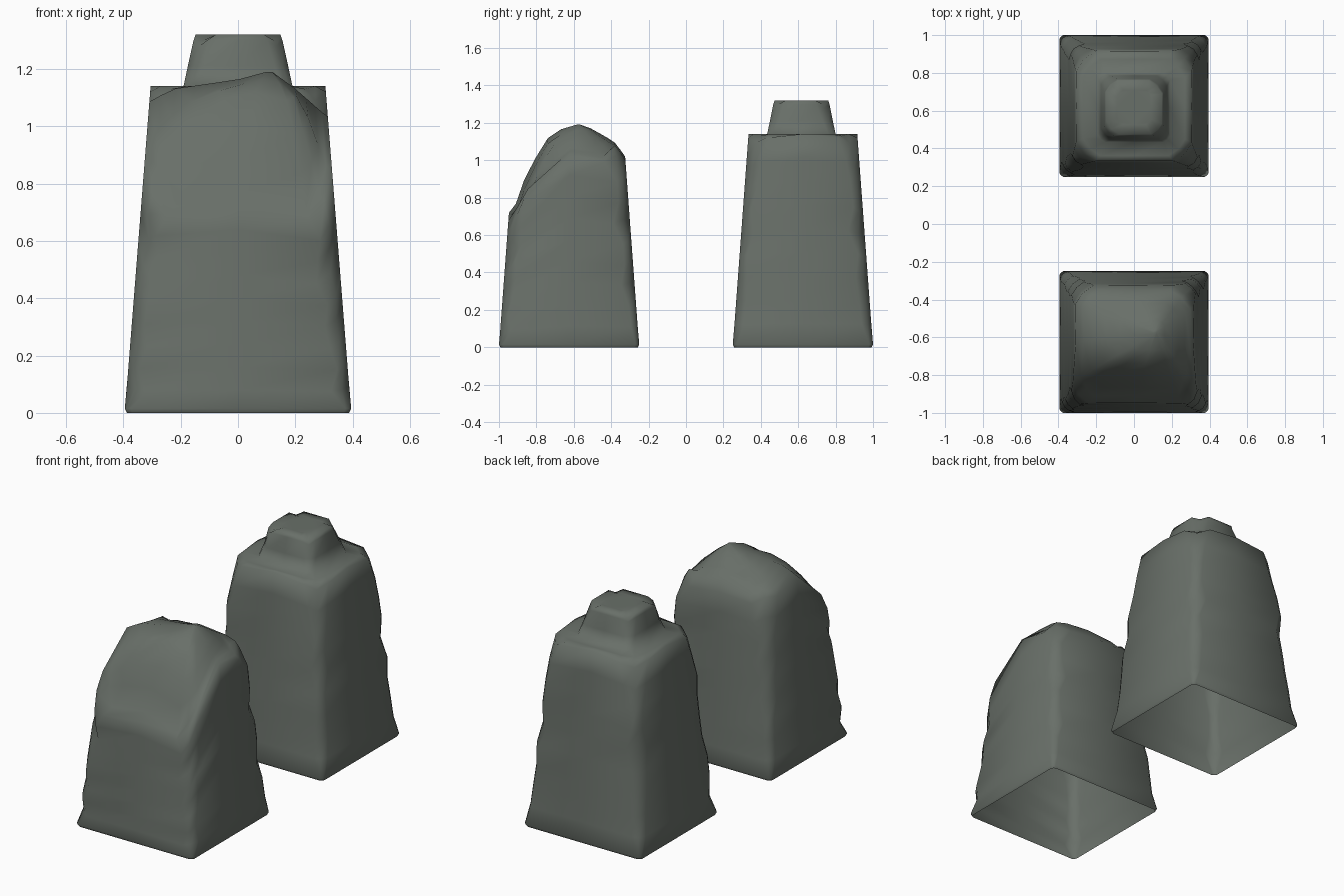
import bpy, bmesh, random

if "Cube" in bpy.data.objects:
    bpy.data.objects.remove(bpy.data.objects["Cube"])

random.seed(11)
mat = bpy.data.materials.new("weathered_stone")
mat.diffuse_color = (0.14, 0.16, 0.14, 1)
mat.use_nodes = True
mat.node_tree.nodes["Principled BSDF"].inputs["Base Color"].default_value = mat.diffuse_color


def interp(pts, v):
    """Piecewise linear lookup in a short profile."""
    if v <= pts[0][0]:
        return pts[0][1]
    for (a, p), (b, q) in zip(pts, pts[1:]):
        if v <= b:
            return p + (q - p) * (v - a) / (b - a)
    return pts[-1][1]


def ring_xy(hx, hy, chips):
    """Rectangle with four individually chipped corners and side midpoints."""
    out = []
    for k, (sx, sy) in enumerate([(1, 1), (-1, 1), (-1, -1), (1, -1)]):
        c = chips[k]
        corner = [(hx, hy - c), (hx - .4 * c, hy - .4 * c), (hx - c, hy)]
        if k % 2:
            corner.reverse()
        out += [(sx * x, sy * y) for x, y in corner]
        out.append([(0, hy), (-hx, 0), (0, -hy), (hx, 0)][k])
    return out


def half(z):
    return .395 - .079 * z, .375 - .074 * z


def chips(lo, hi):
    return [random.uniform(lo, hi) for _ in range(4)]


def loft(name, rings, cy):
    """Skin the rings, close the top, leave the underside open."""
    bm = bmesh.new()
    rows = [[bm.verts.new((x, y + cy, z)) for x, y, z in r] for r in rings]
    n = len(rows[0])
    for a, b in zip(rows, rows[1:]):
        for i in range(n):
            j = (i + 1) % n
            bm.faces.new((a[i], a[j], b[j], b[i]))
    bm.faces.new(rows[-1])
    me = bpy.data.meshes.new(name)
    bm.to_mesh(me)
    bm.free()
    ob = bpy.data.objects.new(name, me)
    bpy.context.collection.objects.link(ob)
    me.materials.append(mat)
    bpy.context.view_layer.objects.active = ob
    ob.select_set(True)
    bpy.ops.object.shade_smooth_by_angle(angle=1.4)
    ob.select_set(False)


def body(top_height, cy, levels=9):
    """Tapering shaft whose top rim follows top_height(x, y)."""
    rings = []
    hx, hy = half(1.0)
    rim = [top_height(x, y + cy) for x, y in ring_xy(hx, hy, [.1] * 4)]
    for i in range(levels + 1):
        t = i / levels
        if i == 0:
            c = [.02] * 4
        elif i == levels:
            c = chips(.09, .12)
        else:
            c = chips(.03 + .02 * t, .07 + .03 * t)
        row = []
        for k, h in enumerate(rim):
            z = t * h
            x, y = ring_xy(*half(z), c)[k]
            row.append((x, y, z))
        rings.append(row)
    # tiny worn edge at the foot
    foot = [(x * .98, y * .98, 0) for x, y, z in rings[0]]
    rings[0] = [(x, y, .015) for x, y, z in rings[0]]
    return [foot] + rings


# Intact stone: shaft, worn shoulder and tapered cap
def shoulder(x, y):
    ax, ay = abs(x), abs(y - .625)
    if ax < .01 or ay < .01:
        return 1.14
    return 1.09 if ax > .26 and ay > .25 else 1.12


rings = body(shoulder, .625)
for hx, hy, z, c, drop in [(.27, .255, 1.14, .08, .01), (.19, .183, 1.14, .04, 0),
                           (.175, .168, 1.21, .05, 0), (.155, .15, 1.30, .06, .02),
                           (.148, .143, 1.32, .06, .02), (.09, .09, 1.32, .03, 0)]:
    xy = ring_xy(hx, hy, chips(.8 * c, 1.2 * c))
    rings.append([(x, y - .008, z - (drop if i % 4 == 1 else 0)) for i, (x, y) in enumerate(xy)])
loft("capped_stone", rings, .625)

# Broken stone: rim and crown follow the side and front break profiles
SIDE = [(-.96, .68), (-.94, .71), (-.85, .96), (-.72, 1.16), (-.56, 1.2),
        (-.40, 1.13), (-.32, 1.03)]
DROP = [(-.32, .1), (-.22, .055), (0, .03), (.11, 0), (.2, .06), (.31, .15)]


def broken(x, y):
    return interp(SIDE, y) - interp(DROP, x) * (.5 if y > -.4 else 1)


rings = body(broken, -.625)
rim = rings[-1]
for f in (.9, .78, .62, .44, .25):
    rings.append([(x * f + .11 * (1 - f), y * f + .05 * (1 - f),
                   broken(x * f + .11 * (1 - f), y * f + .05 * (1 - f) - .625))
                  for x, y, z in rim])
rings.append([(.11 + .03 * x, .05 + .03 * y, 1.19) for x, y, z in rim])
loft("broken_stone", rings, -.625)
